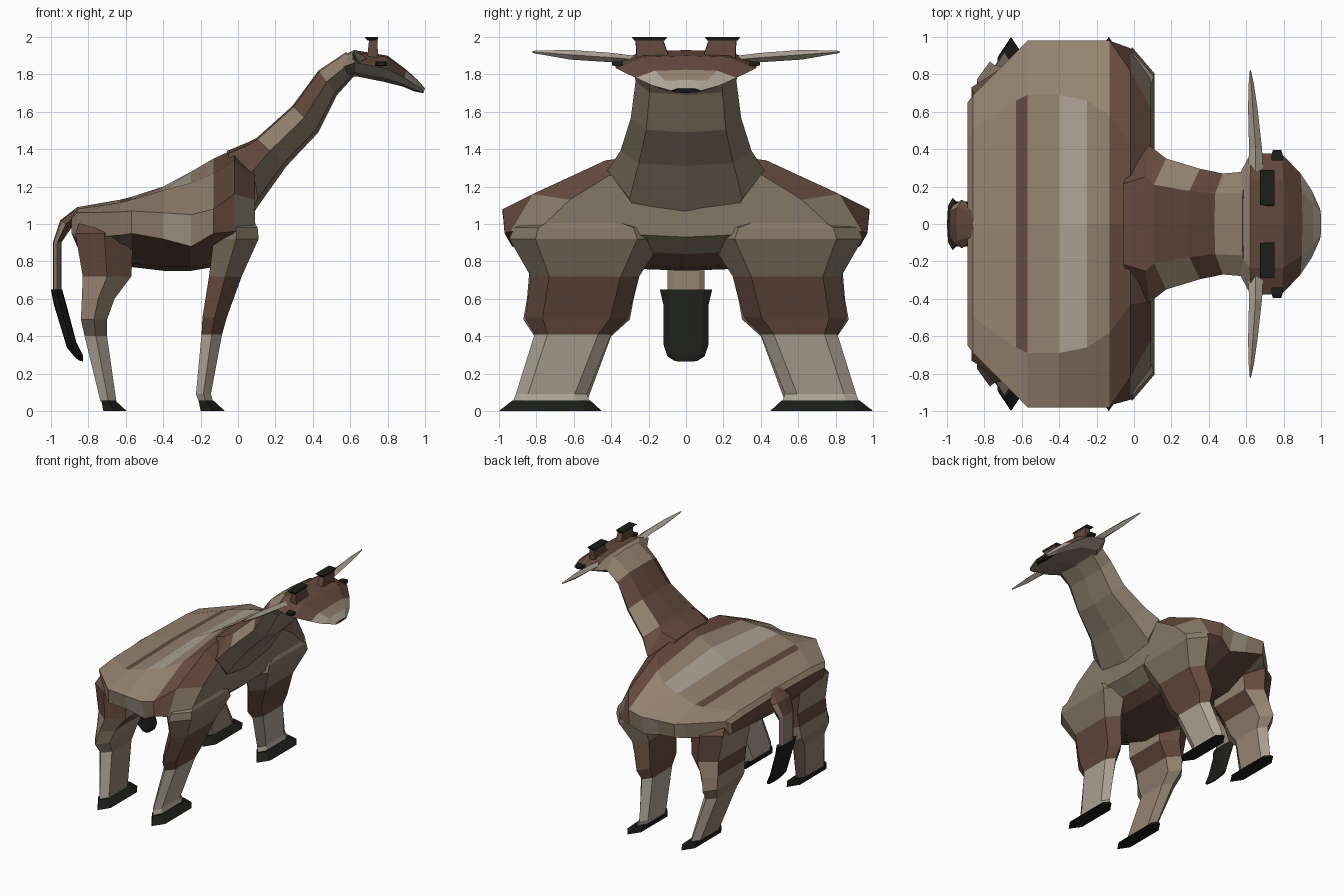
import bpy, bmesh
from math import cos, sin, radians

if "Cube" in bpy.data.objects:
    bpy.data.objects.remove(bpy.data.objects["Cube"])

# Coat colours, keyed by one letter
COLOURS = {"t": (0.30, 0.225, 0.16), "b": (0.13, 0.068, 0.048),
           "c": (0.42, 0.37, 0.30), "o": (0.235, 0.19, 0.135), "k": (0.012, 0.013, 0.01)}
MATS, KEYS = [], list(COLOURS)
for key, label in zip(KEYS, ("tan", "brown", "cream", "olive", "black")):
    m = bpy.data.materials.new(label)
    m.diffuse_color = (*COLOURS[key], 1)
    m.use_nodes = True
    m.node_tree.nodes["Principled BSDF"].inputs["Base Color"].default_value = m.diffuse_color
    MATS.append(m)


def loft(name, rings, colours, mirror=False):
    """Skin a list of rings; each colour string runs around half or all of a ring."""
    bm = bmesh.new()
    loops = [[bm.verts.new(p) for p in r] for r in rings]
    n = len(loops[0])
    for s in range(len(loops) - 1):
        code = colours[min(s, len(colours) - 1)]
        for k in range(n):
            j = (k + 1) % n
            f = bm.faces.new((loops[s][k], loops[s][j], loops[s + 1][j], loops[s + 1][k]))
            f.material_index = KEYS.index(code[min(k, n - 1 - k) % len(code)])
    for loop, code in ((loops[0], colours[0]), (loops[-1], colours[-1])):
        bm.faces.new(loop).material_index = KEYS.index(code[-1])
    bmesh.ops.recalc_face_normals(bm, faces=bm.faces)
    me = bpy.data.meshes.new(name)
    bm.to_mesh(me)
    bm.free()
    for m in MATS:
        me.materials.append(m)
    ob = bpy.data.objects.new(name, me)
    bpy.context.collection.objects.link(ob)
    if mirror:
        mod = ob.modifiers.new("mirror", "MIRROR")
        mod.use_axis = (False, True, False)
    return ob


def both_sides(half):
    """Close a half section (top centre to bottom centre) into a full ring."""
    return half + [(x, -y, z) for x, y, z in half[-2:0:-1]]


def tube_ring(top, bottom, w, shape):
    """Ring between a top and a bottom point in the side view, half width w."""
    return both_sides([(top[0] + (bottom[0] - top[0]) * t, w * f,
                        top[1] + (bottom[1] - top[1]) * t) for f, t in shape])


def leg_ring(z, x0, x1, y0, y1, k=.66):
    """Flat hexagon with its points on the inner and outer side (k near 1: a box)."""
    cx, cy, rx, ry = (x0 + x1) / 2, (y0 + y1) / 2, (x1 - x0) / 2, (y1 - y0) / 2
    return [(cx + rx * u, cy + ry * v, z) for u, v in
            ((0, 1), (1, k), (1, -k), (0, -1), (-1, -k), (-1, k))]


# Torso: x, top z, shoulder y z, rim y z, lower y z, belly z
torso = [(-.89, 1.05, .45, 1.04, .65, 1.03, .62, .95, .95),
         (-.86, 1.09, .50, 1.08, .69, 1.06, .66, .92, .88),
         (-.63, 1.13, .66, 1.115, .92, 1.065, .91, .94, .79),
         (-.57, 1.145, .69, 1.13, .98, 1.07, .97, .95, .77),
         (-.40, 1.20, .69, 1.18, .98, 1.06, .94, .92, .75),
         (-.25, 1.28, .66, 1.22, .98, 1.05, .93, .88, .75),
         (-.13, 1.35, .58, 1.27, .98, 1.08, .97, .95, .77),
         (-.02, 1.40, .43, 1.34, .82, 1.16, .94, .96, .84),
         (.09, 1.30, .41, 1.26, .62, 1.13, .78, .98, .93)]
rings = [both_sides([(x, 0, zt), (x, sy, sz), (x, ry, rz), (x, ly, lz),
                     (x, ly * .55, zb + .02), (x, 0, zb)])
         for x, zt, sy, sz, ry, rz, ly, lz, zb in torso]
loft("torso", rings, ["tttbb", "tttoo", "btttb", "tttbb", "ctcbb", "tttbb", "bbbbb", "bbooo"])

# Neck: top point, bottom point, half width
round_shape = [(0, 0), (.6, .04), (1, .45), (.72, .9), (0, 1)]
neck = [((-.06, 1.39), (.06, 1.02), .36), ((.06, 1.44), (.11, 1.10), .42),
        ((.10, 1.46), (.26, 1.31), .35), ((.29, 1.63), (.43, 1.49), .295),
        ((.43, 1.82), (.53, 1.69), .27), ((.58, 1.92), (.62, 1.79), .28)]
loft("neck", [tube_ring(*r, round_shape) for r in neck],
     ["bboo", "bboo", "btoo", "bboo", "ttoo"])

# Head: wide skull tapering to the muzzle
head_shape = [(0, 0), (.62, .06), (1, .48), (.7, .86), (0, 1)]
head = [((.56, 1.90), (.55, 1.77), .25), ((.62, 1.93), (.63, 1.79), .38),
        ((.80, 1.90), (.78, 1.76), .375), ((.90, 1.825), (.88, 1.735), .27),
        ((.96, 1.77), (.94, 1.71), .18), ((1.0, 1.725), (.99, 1.70), .08)]
loft("head", [tube_ring(*r, head_shape) for r in head],
     ["ttoo", "bbco", "bbco", "tcco", "ccck"])

# Legs: z, x range, y range
front = [(1.06, -.10, .06, .45, .70), (.98, -.12, .105, .15, .92), (.92, -.13, .11, .12, .945),
         (.72, -.155, .02, .25, .83), (.50, -.19, -.06, .31, .86), (.41, -.195, -.085, .40, .81),
         (.09, -.225, -.145, .53, .91), (.04, -.205, -.13, .51, .93)]
loft("front_leg", [leg_ring(*r) for r in front], ["o", "o", "o", "b", "b", "c", "c"], True)
rear = [(1.03, -.84, -.55, .40, .72), (.95, -.87, -.56, .24, .83), (.72, -.83, -.57, .25, .84),
        (.60, -.835, -.66, .28, .85), (.49, -.84, -.70, .30, .87), (.40, -.82, -.70, .40, .81),
        (.05, -.735, -.65, .53, .92)]
loft("rear_leg", [leg_ring(*r) for r in rear], ["b", "btbott", "tbbott", "t", "o", "cto"], True)

# Hooves: flared wedges
for name, x0, x1 in (("front_hoof", -.20, -.07), ("rear_hoof", -.72, -.595)):
    loft(name, [leg_ring(.055, x0 - .01, x1 - .06, .51, .93, .8),
                leg_ring(0, x0, x1, .45, 1.0)], ["k"], True)

# Tail and its tuft
tail_shape = [(0, 0), (.7, .1), (1, .5), (.7, .9), (0, 1)]
tail = [((-.86, 1.09), (-.86, 1.02), .09), ((-.95, 1.02), (-.89, .98), .13),
        ((-.99, .90), (-.945, .90), .10), ((-.99, .64), (-.945, .64), .10)]
loft("tail", [tube_ring(*r, tail_shape) for r in tail], ["b", "bt", "t"])
tuft = [((-1.0, .65), (-.94, .65), .14), ((-.985, .57), (-.915, .56), .12),
        ((-.915, .34), (-.865, .37), .12), ((-.87, .285), (-.83, .30), .10),
        ((-.85, .27), (-.83, .265), .06)]
loft("tail_tuft", [tube_ring(*r, tail_shape) for r in tuft], ["k"])

# Ears: thin blades pointing sideways (y, centre x z, half sizes)
ear = [(.28, .65, 1.88, .04, .02), (.40, .65, 1.89, .035, .025), (.62, .635, 1.905, .025, .026),
       (.75, .627, 1.915, .014, .013), (.82, .622, 1.92, .003, .006)]
loft("ear", [[(x + a, y, z), (x, y, z + b), (x - a, y, z), (x, y, z - b)]
             for y, x, z, a, b in ear], ["c"], True)

# Horns with dark caps
loft("horn", [leg_ring(1.88, .69, .75, .085, .265, .97),
              leg_ring(1.98, .70, .745, .12, .27, .97)], ["b"], True)
loft("horn_cap", [leg_ring(1.98, .695, .745, .115, .275, .97),
                  leg_ring(2.0, .675, .75, .10, .29, .97)], ["k"], True)

# Eyes: small dark blocks
eye = [[(.765 + s * .035 * cos(radians(a)), y, 1.857 + s * .015 * sin(radians(a)))
        for a in range(45, 405, 90)] for y, s in ((.34, 1.2), (.375, 1.2), (.395, .9))]
loft("eye", eye, ["k"], True)
